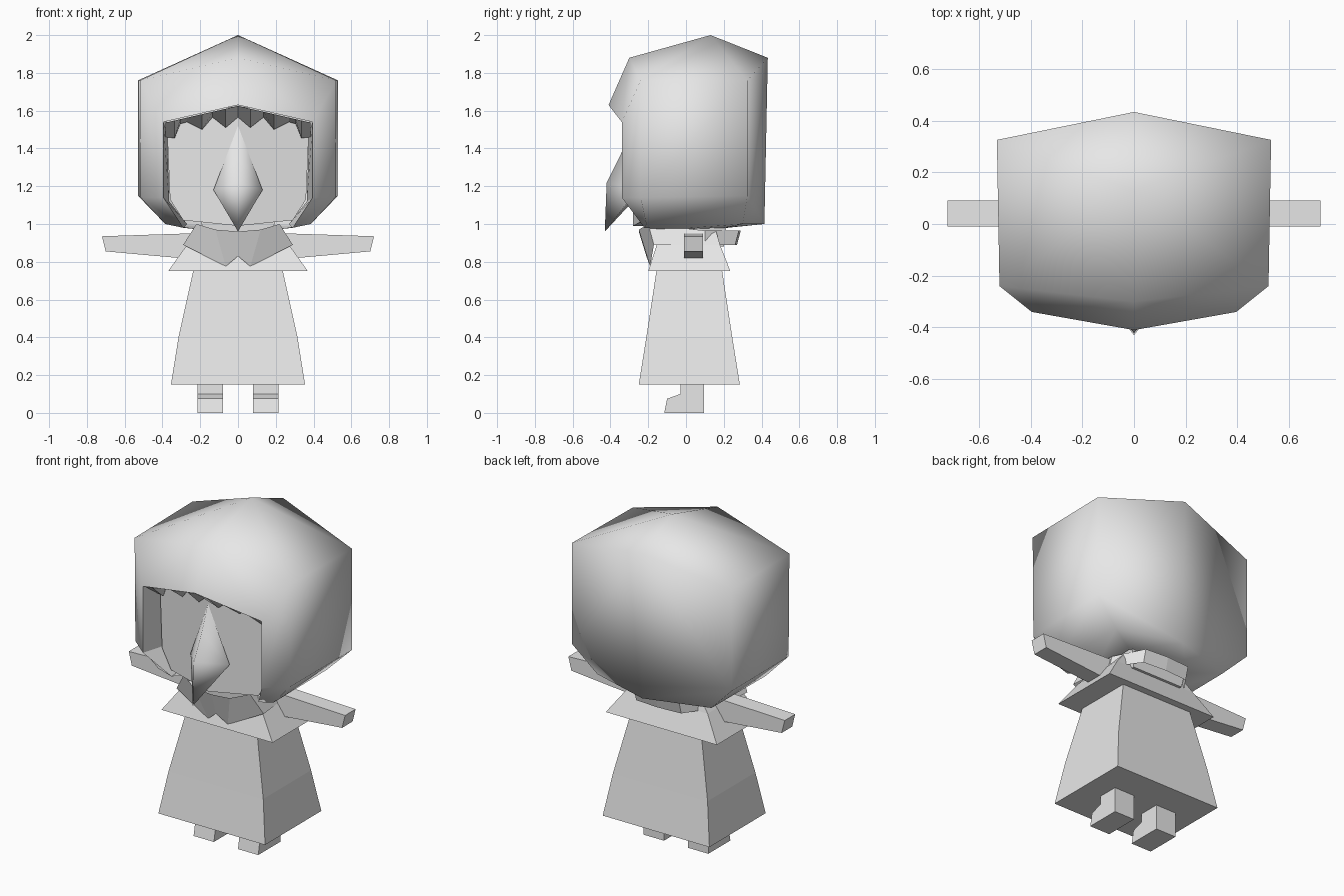
import bpy

cube = bpy.data.objects.get("Cube")
if cube:
    bpy.data.objects.remove(cube, do_unlink=True)

grey = bpy.data.materials.new("plain_grey")
grey.use_nodes = True
grey.diffuse_color = (0.8, 0.8, 0.8, 1)
grey.node_tree.nodes["Principled BSDF"].inputs["Base Color"].default_value = (0.8, 0.8, 0.8, 1)


def build(name, verts, faces, mirror=False, smooth=False):
    """Mesh object from a few points, optionally mirrored across x."""
    mesh = bpy.data.meshes.new(name)
    mesh.from_pydata(verts, [], faces)
    mesh.materials.append(grey)
    obj = bpy.data.objects.new(name, mesh)
    bpy.context.collection.objects.link(obj)
    for poly in mesh.polygons:
        poly.use_smooth = smooth
    if mirror:
        obj.modifiers.new("mirror", "MIRROR").merge_threshold = 0.002
    return obj


def loft(name, rings, caps=True, **options):
    """Skin a stack of closed rings that share a point count."""
    n = len(rings[0])
    verts = [p for ring in rings for p in ring]
    faces = [(r * n + i, r * n + (i + 1) % n, (r + 1) * n + (i + 1) % n, (r + 1) * n + i)
             for r in range(len(rings) - 1) for i in range(n)]
    if caps:
        faces += [tuple(reversed(range(n))), tuple(range(len(verts) - n, len(verts)))]
    return build(name, verts, faces, **options)


def rect(x, front, back, z):
    return [(-x, front, z), (x, front, z), (x, back, z), (-x, back, z)]


# Robe and shoulder cape
loft("robe", [rect(0.355, -0.25, 0.285, 0.15), rect(0.315, -0.21, 0.245, 0.4),
              rect(0.235, -0.155, 0.19, 0.76)])
loft("shoulder_cape", [rect(0.37, -0.2, 0.235, 0.75), rect(0.27, -0.155, 0.18, 0.89),
                       rect(0.21, -0.13, 0.16, 0.96)])

# Feet and arms, extruded along x and mirrored
foot = [(-0.115, 0), (0.095, 0), (0.095, 0.24), (-0.03, 0.24), (-0.03, 0.1), (-0.1, 0.075)]
loft("boots", [[(x, y, z) for y, z in foot] for x in (0.08, 0.215)], mirror=True)
loft("arms", [[(x, -0.01, low), (x, 0.09, low), (x + tilt, 0.09, high), (x + tilt, -0.01, high)]
              for x, tilt, low, high in ((0.2, 0, 0.81, 0.952), (0.70, 0.02, 0.855, 0.935))],
     mirror=True)

# Flared collar with two pointed flaps at the front
collar_top = [(0, -0.25, 0.96), (0.12, -0.25, 0.97), (0.22, -0.2, 1.0),
              (0.24, 0.1, 0.965), (0.15, 0.28, 0.965), (0, 0.29, 0.965)]
collar_low = [(0, -0.21, 0.83), (0.065, -0.19, 0.775), (0.29, -0.17, 0.89),
              (0.26, 0.1, 0.89), (0.15, 0.26, 0.89), (0, 0.27, 0.89)]
m = len(collar_top)
build("collar", collar_top + collar_low,
      [(i, i + m, i + m + 1, i + 1) for i in range(m - 1)], mirror=True)
loft("neck", [rect(0.17, -0.15, 0.2, 0.88), rect(0.2, -0.16, 0.22, 1.04)])

# Hood shell, right half mirrored
hood = [(0, 0.13, 2), (0, -0.3, 1.88), (0, -0.41, 1.63), (0, 0.433, 1.88),
        (0.53, 0.325, 1.76), (0.52, -0.24, 1.76), (0.395, -0.34, 1.54), (0.395, -0.34, 1.14),
        (0.515, -0.24, 1.14), (0.53, 0.325, 1.15), (0, 0.415, 1.0), (0.38, 0.3, 1.0),
        (0.385, -0.21, 1.0), (0.29, -0.22, 0.98), (0.2, -0.1, 0.97), (0, 0.22, 0.98),
        (0.2, 0.2, 0.98)]
build("hood", hood,
      [(0, 1, 5), (0, 5, 4), (0, 4, 3), (1, 2, 6, 5), (5, 6, 7, 8), (4, 5, 8, 9),
       (3, 4, 9, 10), (9, 11, 10), (9, 8, 12, 11), (8, 7, 13, 12), (10, 11, 16, 15),
       (11, 12, 14, 16), (12, 13, 14)], mirror=True, smooth=True)

# Hood lining beside the face
build("hood_lining", [hood[6], hood[7], hood[13], (0.375, -0.12, 1.48),
                      (0.365, -0.12, 1.12), (0.27, -0.1, 1.0)],
      [(0, 3, 4, 1), (1, 4, 5, 2)], mirror=True)

# Jagged fringe sloping back from the hood rim
jags = [(0, 1.565), (0.065, 1.51), (0.135, 1.565), (0.19, 1.5), (0.27, 1.54),
        (0.305, 1.53), (0.335, 1.455), (0.385, 1.46)]
rim = [(x, -0.4 + 0.18 * x, 1.625 - 0.23 * x) for x, z in jags]
tips = [(x, -0.29 + 0.17 * x, z) for x, z in jags]
k = len(jags)
build("fringe", rim + tips, [(i, i + 1, i + k + 1, i + k) for i in range(k - 1)], mirror=True)

# Head inside the hood
outline = [(0, 1.62), (0.38, 1.6), (0.36, 1.13), (0.29, 1.02), (0, 0.99)]
front = [(x, -0.28 + 0.2 * x, z) for x, z in outline]
back = [(x, 0.2, z) for x, z in outline]
h = len(outline)
build("head", front + back,
      [(0, 4, 3, 2, 1), (5, 6, 7, 8, 9)] + [(i, i + 1, i + h + 1, i + h) for i in range(h - 1)],
      mirror=True)

# Beak with a ridge, cheeks and a drooping tip
build("beak", [(0, -0.285, 1.52), (0, -0.345, 1.37), (0, -0.42, 1.22), (0, -0.43, 0.96),
               (0.13, -0.265, 1.18), (0, -0.3, 1.1)],
      [(0, 1, 4), (1, 2, 4), (2, 3, 4), (3, 5, 4)], mirror=True, smooth=True)
